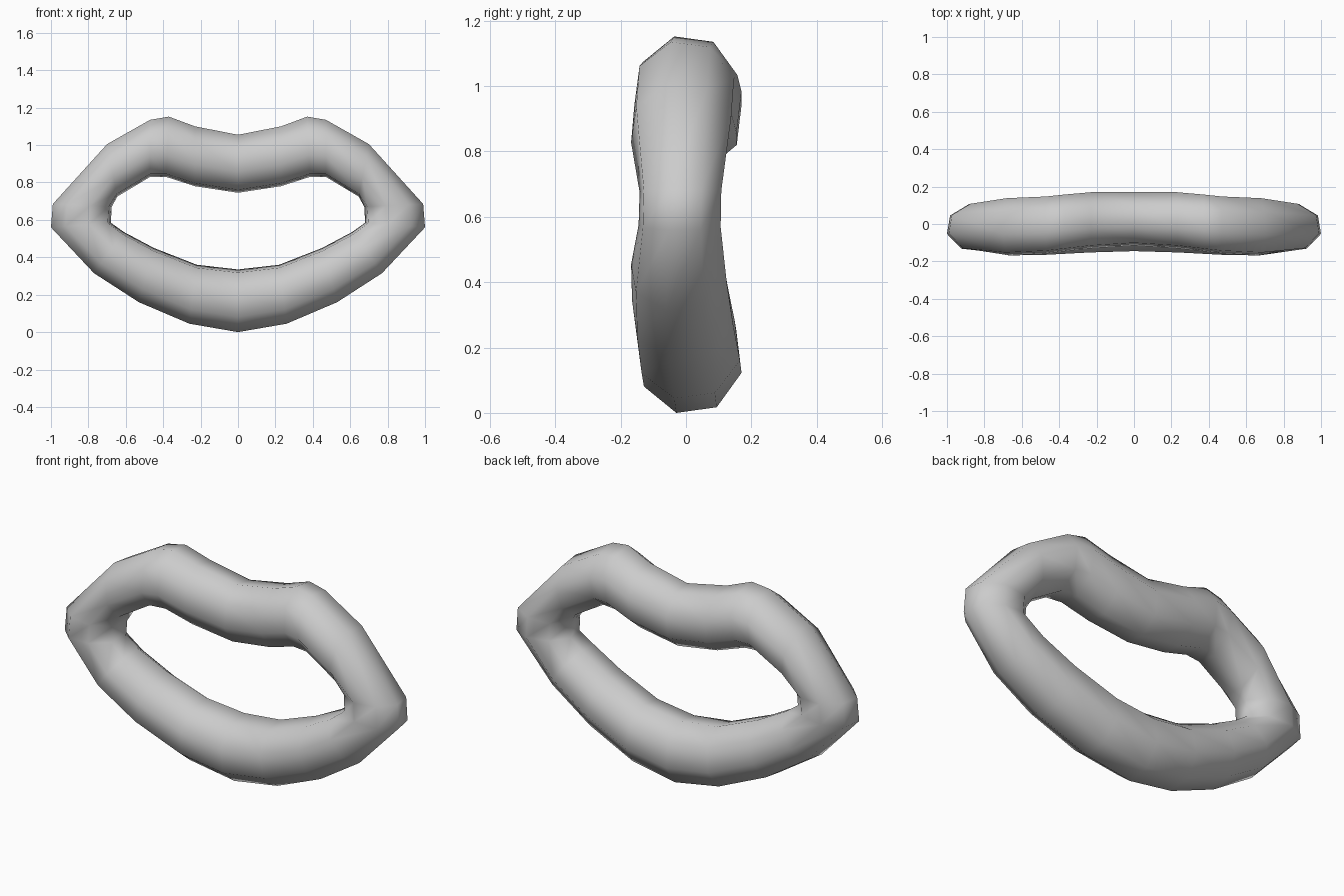
import bpy, bmesh, math

if "Cube" in bpy.data.objects:
    bpy.data.objects.remove(bpy.data.objects["Cube"])

# Right-half stations: outer x, z / inner x, z / front y, back y
half = [
    (0.00, 1.06, 0.00, 0.75, -0.115, 0.17),
    (0.23, 1.105, 0.23, 0.785, -0.13, 0.17),
    (0.37, 1.157, 0.385, 0.835, -0.147, 0.157),
    (0.47, 1.14, 0.47, 0.835, -0.158, 0.147),
    (0.70, 1.01, 0.645, 0.73, -0.168, 0.138),
    (0.99, 0.69, 0.675, 0.675, -0.142, 0.108),
    (1.00, 0.565, 0.68, 0.59, -0.145, 0.106),
    (0.77, 0.32, 0.61, 0.54, -0.168, 0.125),
    (0.53, 0.165, 0.45, 0.455, -0.165, 0.145),
    (0.26, 0.05, 0.22, 0.365, -0.152, 0.165),
    (0.00, 0.005, 0.00, 0.34, -0.145, 0.17),
]
left = [(-ox, oz, -ix, iz, f, b) for ox, oz, ix, iz, f, b in half[-2:0:-1]]

SIDES = 8
TILT = math.radians(15)
K = math.cos(TILT)

bm = bmesh.new()
rings = []
for ox, oz, ix, iz, f, b in half + left:
    cx, cz, cy = (ox + ix) / 2, (oz + iz) / 2, (f + b) / 2
    ring = []
    for k in range(SIDES):
        a = TILT + 2 * math.pi * k / SIDES
        c, s = math.cos(a) / K, math.sin(a) / K
        ring.append(bm.verts.new((cx + (ox - cx) * c,
                                  cy - (b - f) / 2 * s,
                                  cz - 0.005 + (oz - cz) * c)))
    rings.append(ring)

# Bridge the sections into a closed tube
for i, r in enumerate(rings):
    n = rings[(i + 1) % len(rings)]
    for k in range(SIDES):
        j = (k + 1) % SIDES
        bm.faces.new((r[k], r[j], n[j], n[k]))
bmesh.ops.recalc_face_normals(bm, faces=bm.faces)

mesh = bpy.data.meshes.new("lips")
bm.to_mesh(mesh)
bm.free()
lips = bpy.data.objects.new("lips", mesh)
bpy.context.collection.objects.link(lips)
for p in mesh.polygons:
    p.use_smooth = True
